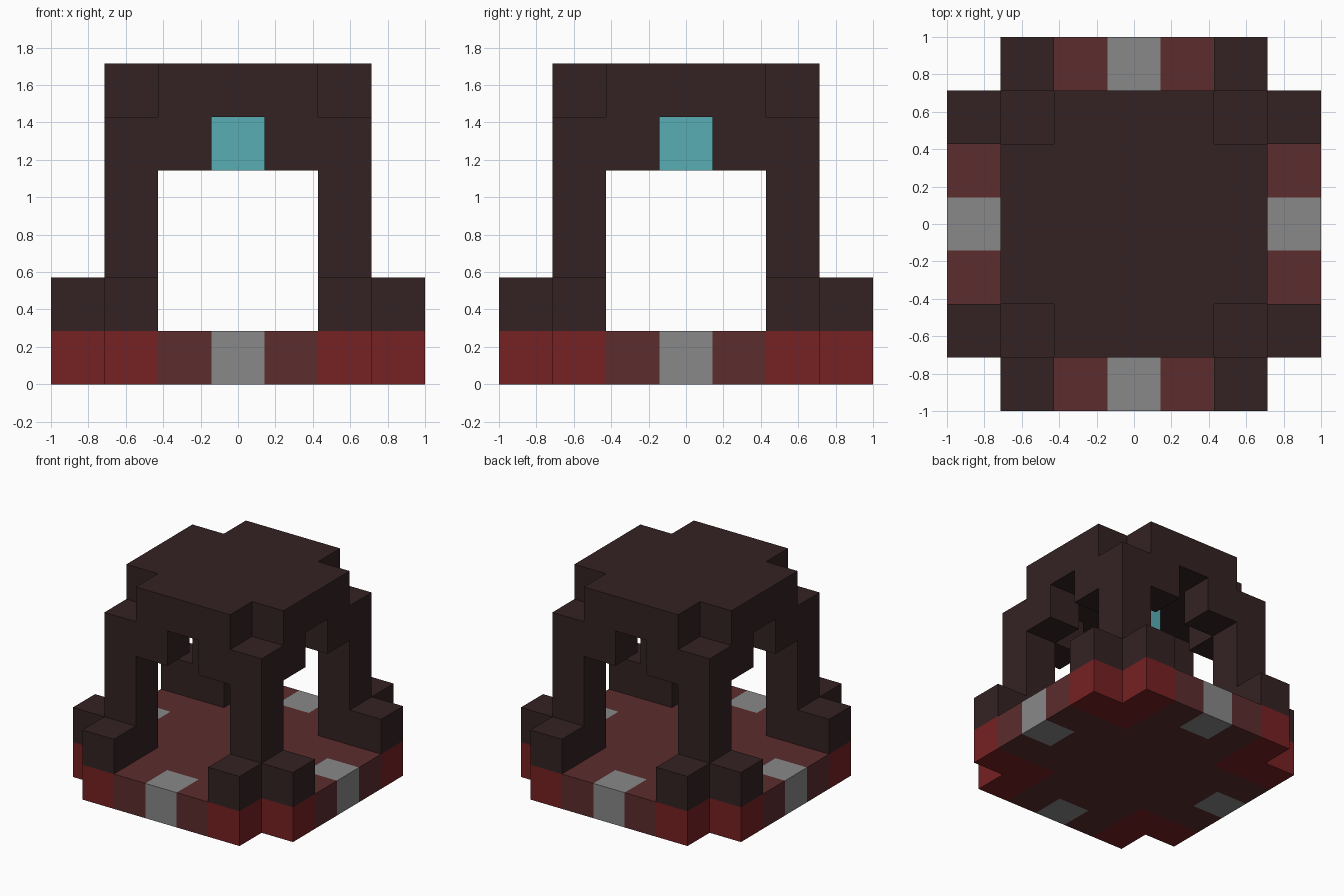
import bpy
import bmesh
from mathutils import Vector

if "Cube" in bpy.data.objects:
    bpy.data.objects.remove(bpy.data.objects["Cube"], do_unlink=True)

UNIT = 2 / 7  # edge of one block


def make_material(name, *rgb):
    color = [((c / 255 + 0.055) / 1.055) ** 2.4 for c in rgb] + [1]
    mat = bpy.data.materials.new(name)
    mat.use_nodes = True
    mat.diffuse_color = color
    mat.node_tree.nodes["Principled BSDF"].inputs["Base Color"].default_value = color
    return mat


dark = make_material("dark brown", 52, 34, 35)
red = make_material("deep red", 118, 33, 35)
brown = make_material("red brown", 92, 44, 45)
grey = make_material("stone grey", 136, 136, 136)
cyan = make_material("cyan crystal", 88, 174, 180)


def layer(test, *levels):
    """Blocks whose distances from the two middle planes pass the test."""
    span = range(-3, 4)
    return {(x, y, z) for x in span for y in span for z in levels
            if test(*sorted((abs(x), abs(y))))}


# Each test gets the smaller, then the larger distance from the middle
parts = {
    "base_corners": (red, layer(lambda a, b: a == 2, 0)),
    "base_inlays": (grey, layer(lambda a, b: a == 0 and b == 3, 0)),
    "base_floor": (brown, layer(lambda a, b: a < 2 and (a, b) != (0, 3), 0)),
    "post_feet": (dark, layer(lambda a, b: a == 2, 1)),
    "corner_posts": (dark, layer(lambda a, b: a == b == 2, 2, 3)),
    "arch_brackets": (dark, layer(lambda a, b: a > 0 and b == 2, 4)),
    "hanging_crystal": (cyan, layer(lambda a, b: b == 0, 4)),
    "roof": (dark, layer(lambda a, b: a < 2 and b < 3, 5)),
}
filled = set().union(*(cells for _, cells in parts.values()))


def build_part(name, mat, cells):
    """Joined blocks, keeping only the faces that are not covered."""
    bm = bmesh.new()
    for cell in sorted(cells):
        center = Vector(cell) + Vector((0, 0, 0.5))
        for axis in range(3):
            for sign in (-1, 1):
                normal = Vector((0, 0, 0))
                normal[axis] = sign
                if tuple(int(c + n) for c, n in zip(cell, normal)) in filled:
                    continue
                u = Vector((0, 0, 0))
                u[(axis + 1) % 3] = 0.5
                v = normal.cross(u)
                mid = center + normal / 2
                corners = (mid - u - v, mid + u - v, mid + u + v, mid - u + v)
                bm.faces.new([bm.verts.new(p * UNIT) for p in corners])
    bmesh.ops.remove_doubles(bm, verts=bm.verts, dist=UNIT / 100)
    # Merge the flat block faces into clean panels
    bmesh.ops.dissolve_limit(bm, angle_limit=0.01, verts=bm.verts, edges=bm.edges)
    mesh = bpy.data.meshes.new(name)
    bm.to_mesh(mesh)
    bm.free()
    mesh.materials.append(mat)
    bpy.context.collection.objects.link(bpy.data.objects.new(name, mesh))


for part_name, (part_mat, part_cells) in parts.items():
    build_part(part_name, part_mat, part_cells)
